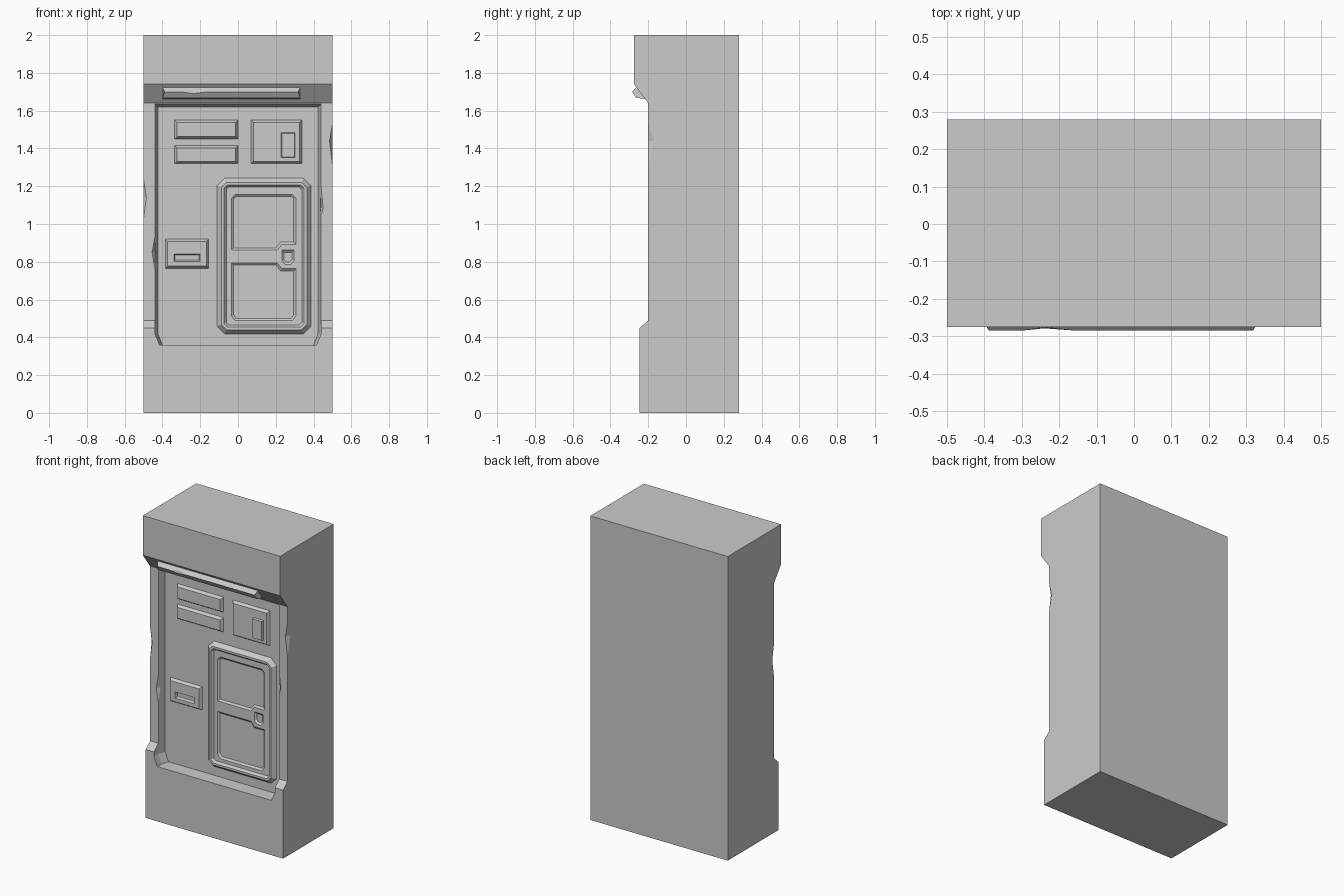
import bpy, bmesh
from mathutils import Vector

if "Cube" in bpy.data.objects:
    bpy.data.objects.remove(bpy.data.objects["Cube"])


def finish(name, bm):
    bmesh.ops.recalc_face_normals(bm, faces=bm.faces)
    me = bpy.data.meshes.new(name)
    bm.to_mesh(me)
    bm.free()
    ob = bpy.data.objects.new(name, me)
    bpy.context.collection.objects.link(ob)
    return ob


def rect(x0, x1, z0, z1, c=0.0, top=True, bottom=True):
    """Counter-clockwise outline in x/z with optional corner chamfers."""
    p = [(x0 + c, z0), (x1 - c, z0), (x1, z0 + c)] if c and bottom else [(x0, z0), (x1, z0)]
    p += [(x1, z1 - c), (x1 - c, z1), (x0 + c, z1), (x0, z1 - c)] if c and top else [(x1, z1), (x0, z1)]
    return p + ([(x0, z0 + c)] if c and bottom else [])


def inset(poly, d):
    out = []
    for i, p in enumerate(poly):
        p = Vector(p)
        e0 = (p - Vector(poly[i - 1])).normalized()
        e1 = (Vector(poly[(i + 1) % len(poly)]) - p).normalized()
        n0, n1 = Vector((-e0.y, e0.x)), Vector((-e1.y, e1.x))
        out.append(p + (n0 + n1) * d / (1 + n0.dot(n1)))
    return out


def loft(name, poly, rings):
    """Closed solid through rings of (inset, y)."""
    bm = bmesh.new()
    loops = [[bm.verts.new((p[0], y, p[1])) for p in inset(poly, d)] for d, y in rings]
    n = len(poly)
    for a, b in zip(loops, loops[1:]):
        for i in range(n):
            bm.faces.new((a[i], a[(i + 1) % n], b[(i + 1) % n], b[i]))
    bm.faces.new(loops[0])
    bm.faces.new(loops[-1])
    return finish(name, bm)


def extrude_x(name, profile, x0, x1, taper=0.0):
    bm = bmesh.new()
    ymin = min(p[0] for p in profile)
    t = [taper if p[0] == ymin else 0 for p in profile]
    a = [bm.verts.new((x0 + k, *p)) for p, k in zip(profile, t)]
    b = [bm.verts.new((x1 - k, *p)) for p, k in zip(profile, t)]
    n = len(a)
    for i in range(n):
        bm.faces.new((a[i], a[(i + 1) % n], b[(i + 1) % n], b[i]))
    bm.faces.new(a)
    bm.faces.new(b)
    return finish(name, bm)


def hull(name, pts):
    bm = bmesh.new()
    for p in pts:
        bm.verts.new(p)
    bmesh.ops.convex_hull(bm, input=bm.verts)
    return finish(name, bm)


def cut(ob, cutter):
    m = ob.modifiers.new("cut", 'BOOLEAN')
    m.operation, m.solver, m.object = 'DIFFERENCE', 'EXACT', cutter
    bpy.context.view_layer.objects.active = ob
    bpy.ops.object.modifier_apply(modifier=m.name)
    bpy.data.objects.remove(cutter)


# Cabinet body from its side profile
body = extrude_x("cabinet_body", [(0.28, 0), (0.28, 2), (-0.275, 2), (-0.275, 1.74), (-0.2, 1.64),
                                  (-0.2, 0.49), (-0.245, 0.45), (-0.245, 0)], -0.5, 0.5)

# Deep front recess with slightly tapered walls
PANEL = -0.15
opening = [(-0.415, 0.36), (0.415, 0.36), (0.44, 0.42), (0.44, 1.635), (-0.44, 1.635), (-0.44, 0.42)]
back = [(x * 0.965, min(z, 1.62)) for x, z in opening]
cut(body, hull("recess_cutter", [(x, y, z) for y in (-0.4, -0.2) for x, z in opening]
               + [(x, PANEL, z) for x, z in back]))

# Chips in the pillar edges: x of edge, direction into the pillar, z low/deepest/high, width, depth
for x, s, z0, zc, z1, w, d in [(0.5, -1, 1.31, 1.44, 1.53, 0.016, 0.035),
                               (-0.5, 1, 1.03, 1.14, 1.24, 0.016, 0.02),
                               (-0.44, -1, 0.76, 0.85, 0.93, 0.016, 0.02),
                               (0.44, 1, 1.05, 1.08, 1.20, 0.012, 0.015)]:
    cut(body, hull("chip_cutter", [(x, -0.2, z0), (x, -0.2, z1), (x + s * w, -0.201, zc),
                                   (x - s * 0.002, -0.2 + d, zc), (x - s * 0.03, -0.23, zc)]))

# Lamp bar under the overhang, with one chip
lamp = extrude_x("lamp_bar", [(-0.285, 1.70), (-0.262, 1.724), (-0.235, 1.71), (-0.2, 1.67),
                              (-0.218, 1.662), (-0.265, 1.668)], -0.4, 0.33, 0.012)
cut(lamp, hull("lamp_chip_cutter", [(-0.3, -0.285, 1.70), (-0.155, -0.285, 1.70), (-0.24, -0.275, 1.71),
                                    (-0.24, -0.279, 1.69), (-0.24, -0.31, 1.70)]))

# Raised bevelled plates
BACK = PANEL + 0.006


def plate(name, x0, x1, z0, z1, front=-0.168, bevel=0.012):
    return loft(name, rect(x0, x1, z0, z1), [(0, BACK), (0, PANEL), (bevel, front)])


plate("upper_sign_plate", -0.335, 0.0, 1.45, 1.55)
plate("lower_sign_plate", -0.335, 0.0, 1.32, 1.415)
plate("control_plate", 0.07, 0.338, 1.32, 1.55)
plate("control_button", 0.222, 0.308, 1.345, 1.49, -0.18, 0.01)
slot_plate = plate("slot_plate", -0.385, -0.155, 0.765, 0.92)
cut(slot_plate, loft("slot_cutter", rect(-0.34, -0.2, 0.802, 0.842),
                     [(0, -0.25), (0, -0.168), (0.007, -0.153)]))

# Door with raised chamfered frame
door = loft("door", rect(-0.11, 0.386, 0.418, 1.243, 0.04),
            [(0, BACK), (0, PANEL), (0.022, -0.177), (0.036, -0.177), (0.048, -0.162)])

# Notched door panels and latch pocket
top_panel = [(-0.035, 0.862), (0.208, 0.862), (0.232, 0.892), (0.307, 0.892), (0.307, 1.137),
             (0.287, 1.157), (-0.015, 1.157), (-0.035, 1.137)]
low_panel = [(-0.015, 0.488), (0.287, 0.488), (0.307, 0.515), (0.307, 0.764), (0.232, 0.764),
             (0.208, 0.794), (-0.035, 0.794), (-0.035, 0.515)]
latch = [(0.25, 0.786), (0.28, 0.786), (0.297, 0.806), (0.297, 0.862), (0.232, 0.862), (0.232, 0.806)]
for outline in (top_panel, low_panel, latch):
    cut(door, loft("pocket_cutter", outline, [(0, -0.25), (0, -0.162), (0.012, -0.152)]))
